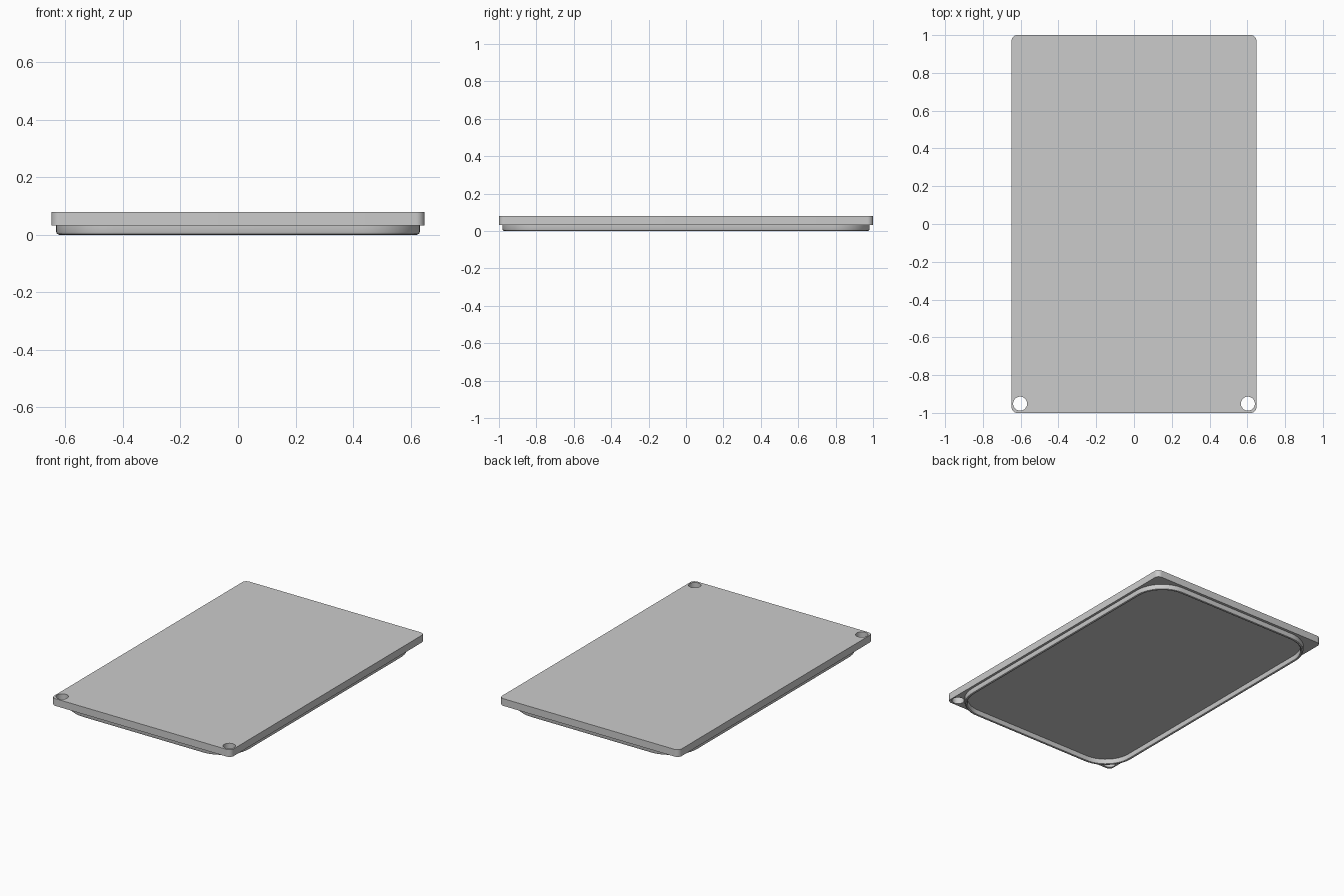
import bpy, bmesh, math

if "Cube" in bpy.data.objects:
    bpy.data.objects.remove(bpy.data.objects["Cube"], do_unlink=True)

HALF_X, HALF_Y = 0.648, 1.0
PLATE_BOTTOM, PLATE_TOP = 0.033, 0.08

grey = bpy.data.materials.new("plain grey")
grey.use_nodes = True
grey.diffuse_color = (0.6, 0.6, 0.6, 1)
grey.node_tree.nodes["Principled BSDF"].inputs["Base Color"].default_value = grey.diffuse_color


def rounded_outline(hx, hy, radius, steps=12):
    """Counter-clockwise rounded rectangle."""
    points = []
    for corner, (sx, sy) in enumerate([(1, 1), (-1, 1), (-1, -1), (1, -1)]):
        for i in range(steps + 1):
            a = (corner + i / steps) * math.pi / 2
            points.append((sx * (hx - radius) + radius * math.cos(a),
                           sy * (hy - radius) + radius * math.sin(a)))
    return points


def bridge(bm, low, high):
    for i in range(len(low)):
        j = (i + 1) % len(low)
        bm.faces.new((low[i], low[j], high[j], high[i]))


def make_object(name, bm):
    bmesh.ops.recalc_face_normals(bm, faces=bm.faces)
    mesh = bpy.data.meshes.new(name)
    bm.to_mesh(mesh)
    bm.free()
    obj = bpy.data.objects.new(name, mesh)
    bpy.context.collection.objects.link(obj)
    mesh.materials.append(grey)
    return obj


def smooth(obj):
    bpy.ops.object.select_all(action='DESELECT')
    obj.select_set(True)
    bpy.context.view_layer.objects.active = obj
    bpy.ops.object.shade_smooth_by_angle(angle=math.radians(35))


# Flat plate with rounded corners
bm = bmesh.new()
outline = rounded_outline(HALF_X, HALF_Y, 0.03, steps=8)
low, high = [[bm.verts.new((x, y, z)) for x, y in outline]
             for z in (PLATE_BOTTOM, PLATE_TOP)]
bridge(bm, low, high)
bm.faces.new(low[::-1])
bm.faces.new(high)
plate = make_object("cover_plate", bm)

# Two screw holes through the front corners
for side, x in (("left", 0.603), ("right", -0.603)):
    bpy.ops.mesh.primitive_cylinder_add(vertices=40, radius=0.037, depth=0.3,
                                        location=(x, -0.951, 0.05))
    cutter = bpy.context.object
    cutter.name = side + "_hole_cutter"
    cutter.data.materials.append(grey)
    cutter.hide_render = True
    cut = plate.modifiers.new(side + "_hole", 'BOOLEAN')
    cut.operation = 'DIFFERENCE'
    cut.solver = 'EXACT'
    cut.object = cutter
    bpy.context.view_layer.objects.active = plate
    bpy.ops.object.modifier_apply(modifier=cut.name)
    bpy.data.objects.remove(cutter, do_unlink=True)
smooth(plate)

# Raised lip underneath: (inset, height) profile swept round a rounded outline
profile = [(0, 0.036), (0, 0.010), (0.003, 0.003), (0.010, 0),
           (0.017, 0.003), (0.020, 0.010), (0.020, 0.036)]
bm = bmesh.new()
rings = []
for inset, z in profile:
    ring = rounded_outline(0.632 - inset, 0.982 - inset, 0.2 - inset)
    rings.append([bm.verts.new((x, y, z)) for x, y in ring])
for k in range(len(rings)):
    bridge(bm, rings[k], rings[(k + 1) % len(rings)])
smooth(make_object("underside_lip", bm))
